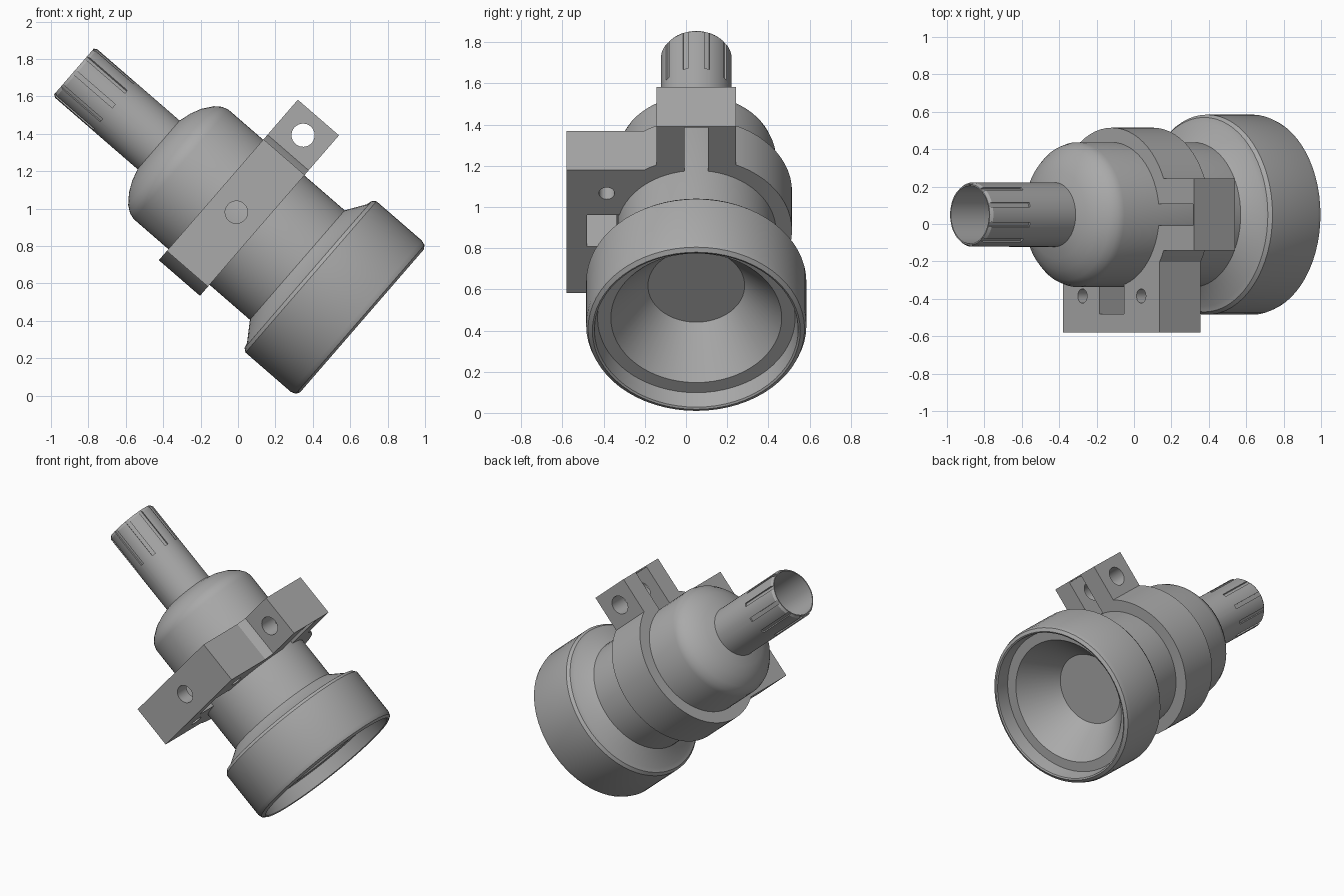
import bpy, bmesh, math
from mathutils import Matrix, Vector

if "Cube" in bpy.data.objects:
    bpy.data.objects.remove(bpy.data.objects["Cube"], do_unlink=True)

GREY = (0.4, 0.4, 0.4, 1.0)
grey = bpy.data.materials.new("plain grey")
grey.use_nodes = True
grey.diffuse_color = GREY
grey.node_tree.nodes["Principled BSDF"].inputs["Base Color"].default_value = GREY

# Parts are made with the lamp axis on local x, then tilted into place
PLACE = Matrix.Translation((0.481, 0.05, 0.556)) @ Matrix.Rotation(math.radians(40.9), 4, 'Y')
CLAMP_X, CLAMP_W = -0.648, 0.291


def make(name, bm):
    bmesh.ops.recalc_face_normals(bm, faces=bm.faces)
    mesh = bpy.data.meshes.new(name)
    bm.to_mesh(mesh)
    bm.free()
    mesh.materials.append(grey)
    ob = bpy.data.objects.new(name, mesh)
    bpy.context.collection.objects.link(ob)
    return ob


def box(name, lo, hi, turn=0.0):
    bm = bmesh.new()
    bmesh.ops.create_cube(bm, size=1)
    lo, hi = Vector(lo), Vector(hi)
    bm.transform(Matrix.Rotation(turn, 4, 'X') @ Matrix.Translation((lo + hi) / 2)
                 @ Matrix.Diagonal((*(hi - lo), 1)))
    return make(name, bm)


def rod(name, axis, radius, length, centre, sides=32):
    bm = bmesh.new()
    bmesh.ops.create_cone(bm, cap_ends=True, segments=sides, radius1=radius,
                          radius2=radius, depth=length)
    turn = Vector((0, 0, 1)).rotation_difference(Vector(axis)).to_matrix().to_4x4()
    bm.transform(Matrix.Translation(centre) @ turn)
    return make(name, bm)


def lathe(name, profile, sides=64):
    bm = bmesh.new()
    verts = [bm.verts.new((x, 0, r)) for x, r in profile]
    edges = [bm.edges.new(pair) for pair in zip(verts, verts[1:])]
    bmesh.ops.spin(bm, geom=verts + edges, cent=(0, 0, 0), axis=(1, 0, 0),
                   angle=math.tau, steps=sides, use_merge=False)
    bmesh.ops.remove_doubles(bm, verts=bm.verts, dist=1e-5)
    return make(name, bm)


def combine(ob, tools, operation):
    for tool in tools:
        mod = ob.modifiers.new("cut", 'BOOLEAN')
        mod.solver = 'EXACT'
        mod.operation = operation
        mod.object = tool
        bpy.context.view_layer.objects.active = ob
        bpy.ops.object.modifier_apply(modifier=mod.name)
        bpy.data.objects.remove(tool, do_unlink=True)


def finish(ob):
    ob.data.transform(PLACE)
    bpy.ops.object.select_all(action='DESELECT')
    ob.select_set(True)
    bpy.context.view_layer.objects.active = ob
    bpy.ops.object.shade_smooth_by_angle(angle=math.radians(30))


# Lamp body: hollow tail, domed shoulder, barrel, flared head, recessed reflector
body = lathe("lamp_body", [
    (-1.25, 0), (-1.25, 0.155), (-1.797, 0.155), (-1.797, 0.162), (-1.78, 0.172),
    (-1.198, 0.172), (-1.18, 0.235), (-1.152, 0.295), (-1.11, 0.35), (-1.075, 0.376),
    (-1.04, 0.387), (-0.217, 0.387), (-0.148, 0.49), (-0.14, 0.52), (-0.12, 0.535),
    (0.2, 0.535), (0.227, 0.526), (0.24, 0.505), (0.235, 0.495),
    (0.145, 0.48), (0.145, 0.415), (-0.095, 0.235), (-0.095, 0)])

# Ten grooves around the tail
grooves = [box("groove_cutter", (-1.82, -0.0125, 0.161), (-1.515, 0.0125, 0.2),
               math.radians(18 + 36 * i)) for i in range(10)]
combine(body, grooves, 'DIFFERENCE')
finish(body)

# Clamp: ring, upper lug and side mounting block
x0, x1 = CLAMP_X - CLAMP_W / 2, CLAMP_X + CLAMP_W / 2
clamp = rod("clamp", (1, 0, 0), 0.465, CLAMP_W, (CLAMP_X, 0, 0), 64)
lug = box("lug", (x0, -0.193, 0), (x1, 0.193, 0.67))
block = box("block", (x0, -0.63, -0.4), (x1, 0, 0.39))
combine(clamp, [lug, block], 'UNION')

# Bore, lug gap with cross hole, block window, bolt holes and front groove
centre = (CLAMP_X, 0, 0)
cutters = [
    rod("bore", (1, 0, 0), 0.383, 1, centre, 64),
    box("gap", (x0 - 0.1, -0.058, 0.2), (x1 + 0.1, 0.058, 0.662)),
    rod("lug_hole", (0, 1, 0), 0.062, 1, (CLAMP_X, 0, 0.545)),
    box("window", (x0 - 0.1, -0.53, -0.1), (x1 + 0.1, -0.3, 0.1)),
    rod("front_hole", (0, 1, 0), 0.06, 0.3, (CLAMP_X, -0.6, 0)),
    rod("front_groove", (1, 0, 0), 0.034, 1, (CLAMP_X, -0.63, 0)),
]
cutters += [rod("bolt_hole", (1, 0, 0), 0.038, 1, (CLAMP_X, -0.435, side * 0.24))
            for side in (-1, 1)]
combine(clamp, cutters, 'DIFFERENCE')
finish(clamp)
